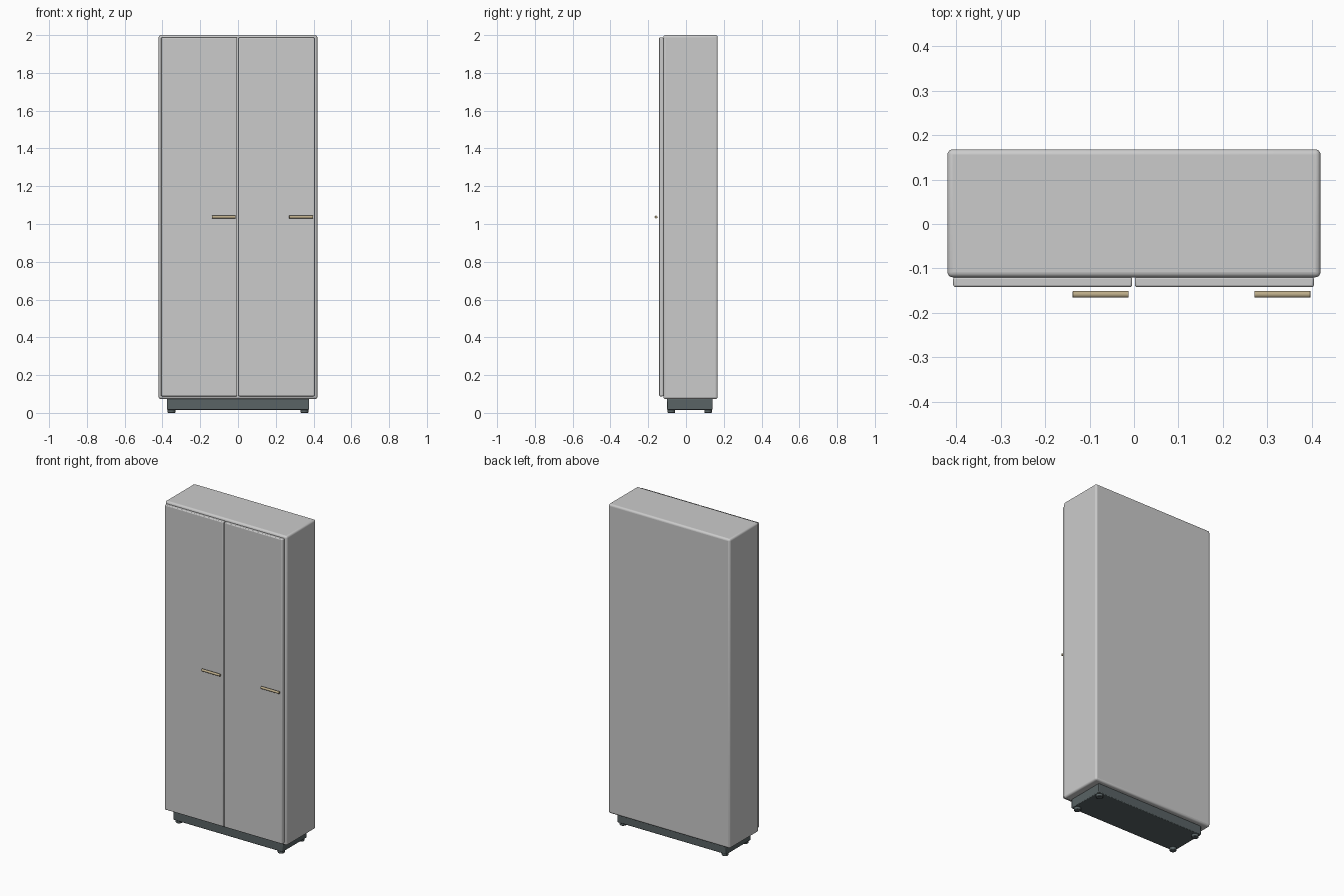
import bpy
import math

if "Cube" in bpy.data.objects:
    bpy.data.objects.remove(bpy.data.objects["Cube"])


def material(name, color):
    m = bpy.data.materials.new(name)
    m.diffuse_color = color
    m.use_nodes = True
    m.node_tree.nodes["Principled BSDF"].inputs["Base Color"].default_value = m.diffuse_color
    return m


dark = material("dark_plinth", (0.10, 0.125, 0.13, 1))
brass = material("brass", (0.50, 0.41, 0.25, 1))


def finish(obj, name, bevel, segments, mat):
    obj.name = name
    if bevel:
        mod = obj.modifiers.new("bevel", 'BEVEL')
        mod.width = bevel
        mod.segments = segments
    if mat:
        obj.data.materials.append(mat)
    bpy.ops.object.shade_smooth_by_angle(angle=math.radians(35))
    return obj


def box(name, x, y, z, bevel=0, segments=3, mat=None):
    """Rounded box from (min, max) ranges on each axis."""
    ranges = (x, y, z)
    bpy.ops.mesh.primitive_cube_add(size=1, location=[(a + b) / 2 for a, b in ranges])
    obj = bpy.context.object
    obj.scale = [b - a for a, b in ranges]
    bpy.ops.object.transform_apply(location=False, rotation=False, scale=True)
    return finish(obj, name, bevel, segments, mat)


def cylinder(name, loc, radius, depth, rot=(0, 0, 0), bevel=0.0, mat=None):
    bpy.ops.mesh.primitive_cylinder_add(vertices=24, radius=radius, depth=depth,
                                        location=loc, rotation=rot)
    return finish(bpy.context.object, name, bevel, 2, mat)


# Cabinet carcass
box("cabinet_body", (-0.42, 0.42), (-0.12, 0.168), (0.073, 2.0), 0.012, 4)

# Doors, both with the handle at their right edge
for side, x0, x1 in (("left", -0.407, -0.004), ("right", 0.002, 0.405)):
    box(side + "_door", (x0, x1), (-0.142, -0.119), (0.088, 1.987), 0.005)
    cylinder(side + "_handle", (x1 - 0.071, -0.1585, 1.037), 0.0075, 0.126,
             (0, math.pi / 2, 0), 0.001, brass)

# Recessed plinth
box("plinth", (-0.377, 0.377), (-0.10, 0.14), (0.016, 0.075), 0.004, 2, dark)

# Corner feet
for x in (-0.352, 0.352):
    for y in (-0.077, 0.117):
        cylinder("foot", (x, y, 0.011), 0.02, 0.022, bevel=0.003, mat=dark)
